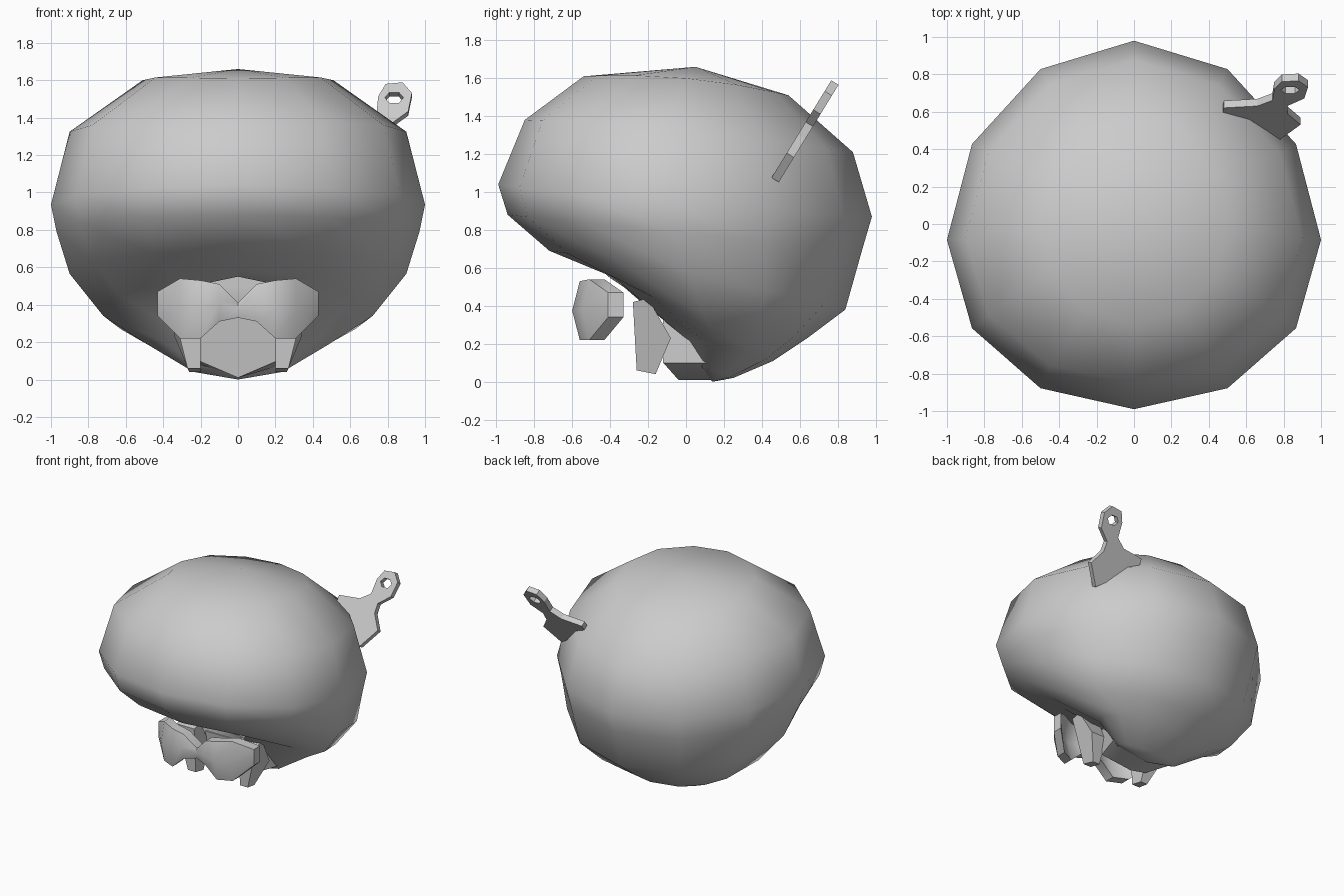
import bpy, bmesh, math
from mathutils import Vector

if "Cube" in bpy.data.objects:
    bpy.data.objects.remove(bpy.data.objects["Cube"], do_unlink=True)

grey = bpy.data.materials.new("plain grey")
grey.use_nodes = True
grey.diffuse_color = (0.6, 0.6, 0.6, 1)
grey.node_tree.nodes["Principled BSDF"].inputs["Base Color"].default_value = (0.6, 0.6, 0.6, 1)


def finish(name, bm):
    """Turn a bmesh into a named, coloured object."""
    bmesh.ops.recalc_face_normals(bm, faces=bm.faces)
    mesh = bpy.data.meshes.new(name)
    bm.to_mesh(mesh)
    bm.free()
    obj = bpy.data.objects.new(name, mesh)
    bpy.context.collection.objects.link(obj)
    mesh.materials.append(grey)
    return obj


def activate(obj):
    bpy.ops.object.select_all(action='DESELECT')
    obj.select_set(True)
    bpy.context.view_layer.objects.active = obj


def smooth(obj, degrees):
    activate(obj)
    bpy.ops.object.shade_smooth_by_angle(angle=math.radians(degrees))


def bridge(bm, a, b, closed=True):
    """Join two equal rows of vertices with faces."""
    n = len(a)
    for i in range(n if closed else n - 1):
        j = (i + 1) % n
        bm.faces.new((a[i], a[j], b[j], b[i]))


def prism(name, near, far):
    """Solid between two matching outlines."""
    bm = bmesh.new()
    a = [bm.verts.new(p) for p in near]
    b = [bm.verts.new(p) for p in far]
    bm.faces.new(a)
    bm.faces.new(b)
    bridge(bm, a, b)
    return finish(name, bm)


# Hair: tilted rings, each half width, front (y, z), back (y, z) and side shift (y, z)
RINGS = [
    (0.51, (-0.54, 1.61), (0.54, 1.51), (0, 0.04)),
    (0.90, (-0.85, 1.38), (0.88, 1.21), (-0.09, 0.03)),
    (1.00, (-0.99, 1.04), (0.98, 0.87), (-0.08, -0.02)),
    (0.97, (-0.94, 0.88), (0.93, 0.70), (-0.07, 0)),
    (0.90, (-0.72, 0.69), (0.84, 0.38), (-0.04, 0.03)),
    (0.72, (-0.45, 0.59), (0.64, 0.23), (0, -0.07)),
    (0.48, (-0.02, 0.22), (0.46, 0.11), (0, 0.02)),
    (0.27, (0.03, 0.10), (0.25, 0.02), (0, 0)),
]
SIDES = 12
bm = bmesh.new()
rows = []
for w, front, back, shift in RINGS:
    row = []
    for i in range(SIDES):
        a = math.tau * i / SIDES
        p = Vector(front).lerp(Vector(back), (1 + math.sin(a)) / 2)
        p += Vector(shift) * math.cos(a) ** 2
        row.append(bm.verts.new((w * math.cos(a), p.x, p.y)))
    rows.append(row)
for a, b in zip(rows, rows[1:]):
    bridge(bm, a, b)
for row, tip in ((rows[0], (0, 0.05, 1.66)), (rows[-1], (0, 0.14, 0.0))):
    v = bm.verts.new(tip)
    for i in range(SIDES):
        bm.faces.new((row[i], row[(i + 1) % SIDES], v))
hair = finish("hair", bm)

# Face opening cut into the front of the hair
opening = [(-0.24, 0.12), (0.24, 0.12), (0.24, 0.5), (0, 0.55), (-0.24, 0.5)]
cutter = prism("face_opening", [(x, -0.6, z) for x, z in opening],
               [(x, -0.11, z) for x, z in opening])
cutter.hide_render = True
cut = hair.modifiers.new("opening", 'BOOLEAN')
cut.operation = 'DIFFERENCE'
cut.object = cutter
activate(hair)
bpy.ops.object.modifier_apply(modifier=cut.name)
bpy.data.objects.remove(cutter, do_unlink=True)
smooth(hair, 50)

# Pointed chin at the bottom of the opening, flaring back into the hair
chin = [(0, -0.04, 0.01), (0.21, -0.12, 0.1), (0.21, -0.12, 0.34),
        (-0.21, -0.12, 0.34), (-0.21, -0.12, 0.1)]
smooth(prism("chin", chin, [(x * 1.5, 0.2, z) for x, y, z in chin]), 50)

# Sideburns in front of the hair, tapering inward at the bottom
burn = [(-0.28, 0.42, 0.36), (-0.26, 0.06, 0.27), (-0.16, 0.04, 0.26),
        (-0.08, 0.23, 0.34), (-0.2, 0.44, 0.36)]
for side, word in ((1, "left"), (-1, "right")):
    prism(word + "_sideburn", [(side * 0.2, y, z) for y, z, x in burn],
          [(side * x, y, z) for y, z, x in burn])

# Glasses: half profile of columns (x, bottom, top, y, bulge), mirrored
HALF = [(0, 0.33, 0.41, -0.53, 0.01), (0.1, 0.31, 0.51, -0.56, 0.03),
        (0.2, 0.22, 0.53, -0.56, 0.04), (0.31, 0.22, 0.54, -0.51, 0.04),
        (0.43, 0.34, 0.47, -0.41, 0)]
columns = [(-c[0], *c[1:]) for c in HALF[:0:-1]] + HALF
bm = bmesh.new()
rows = [[bm.verts.new(p) for p in
         ((x, y, lo), (x, y - bulge, (lo + hi) / 2), (x, y, hi))]
        for x, lo, hi, y, bulge in columns]
back = [[bm.verts.new(v.co + Vector((0, 0.08, 0))) for v in row] for row in rows]
for grid in (rows, back):
    for a, b in zip(grid, grid[1:]):
        bridge(bm, a, b, closed=False)


def rim(grid):
    """Vertices around the border of a three-row grid, in order."""
    return [r[0] for r in grid] + [grid[-1][1]] + [r[2] for r in grid[::-1]] + [grid[0][1]]


bridge(bm, rim(rows), rim(back))
smooth(finish("glasses", bm), 40)

# Hair pick: flat outline with a hole, leaning back
SLOPE = 1.63
outline = [(.47, .585), (.62, .54), (.78, .47), (.89, .55), (.82, .61), (.82, .65), (.91, .69),
           (.93, .75), (.88, .785), (.79, .78), (.75, .74), (.74, .68), (.66, .65), (.48, .64)]
hole = [(0.835 + 0.05 * math.cos(math.tau * i / 6),
         0.735 + 0.02 * math.sin(math.tau * i / 6)) for i in range(6)]
bm = bmesh.new()
edges = []
for loop in (outline, hole):
    vs = [bm.verts.new((x, y, 1.08 + SLOPE * (y - 0.48))) for x, y in loop]
    edges += [bm.edges.new((vs[i - 1], vs[i])) for i in range(len(vs))]
bmesh.ops.triangle_fill(bm, edges=edges, use_beauty=True)
pick = finish("hair_pick", bm)
thick = pick.modifiers.new("thickness", 'SOLIDIFY')
thick.thickness = 0.045
thick.offset = 0
